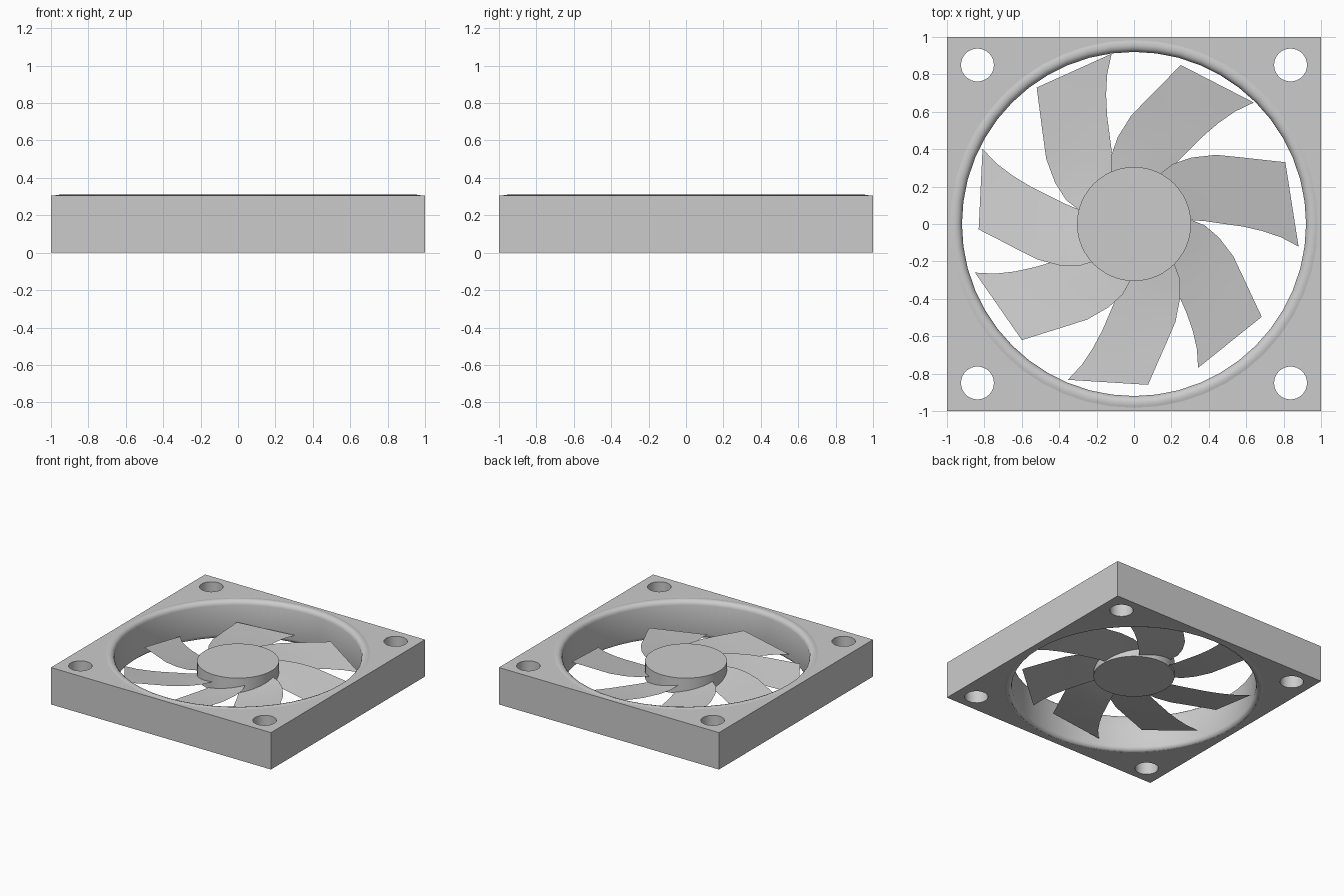
import bpy, bmesh, math
from mathutils import Matrix

if "Cube" in bpy.data.objects:
    bpy.data.objects.remove(bpy.data.objects["Cube"])

grey = bpy.data.materials.new("plain_grey")
grey.diffuse_color = (0.6, 0.6, 0.6, 1)
grey.use_nodes = True
grey.node_tree.nodes["Principled BSDF"].inputs["Base Color"].default_value = grey.diffuse_color


def make(name, bm, smooth=None):
    me = bpy.data.meshes.new(name)
    bm.to_mesh(me)
    bm.free()
    me.materials.append(grey)
    ob = bpy.data.objects.new(name, me)
    bpy.context.collection.objects.link(ob)
    bpy.ops.object.select_all(action='DESELECT')
    ob.select_set(True)
    bpy.context.view_layer.objects.active = ob
    if smooth:
        bpy.ops.object.shade_smooth_by_angle(angle=math.radians(smooth))
    return ob


def add_cylinder(bm, r, z0, z1, x=0, y=0, segs=48):
    bmesh.ops.create_cone(bm, cap_ends=True, segments=segs, radius1=r, radius2=r,
                          depth=z1 - z0,
                          matrix=Matrix.Translation((x, y, (z0 + z1) / 2)))


def polar(r, deg, z):
    a = math.radians(deg)
    return (r * math.cos(a), r * math.sin(a), z)


def lerp(a, b, t):
    return a + (b - a) * t


# Square frame with the central opening and four screw holes cut through
bm = bmesh.new()
add_cylinder(bm, 0.945, -0.2, 0.6, segs=64)
for sx in (-1, 1):
    for sy in (-1, 1):
        add_cylinder(bm, 0.088, -0.2, 0.6, sx * 0.837, sy * 0.85, 32)
cutter = make("hole_cutter", bm)
cutter.hide_render = True

bm = bmesh.new()
bmesh.ops.create_cube(bm, size=1, matrix=Matrix.Translation((0, 0, 0.1535))
                      @ Matrix.Diagonal((2, 2, 0.303, 1)))
frame = make("frame", bm)
mod = frame.modifiers.new("holes", 'BOOLEAN')
mod.operation = 'DIFFERENCE'
mod.solver = 'EXACT'
mod.object = cutter
bpy.ops.object.modifier_apply(modifier="holes")
bpy.data.objects.remove(cutter)
bpy.ops.object.shade_smooth_by_angle(angle=math.radians(30))

# Duct ring: lathed wall with a rounded lip at top and bottom
lip = [(0.92, 0.275), (0.925, 0.292), (0.937, 0.304), (0.955, 0.31),
       (0.972, 0.308), (0.99, 0.303)]
profile = lip + [(0.98, 0.295), (0.98, 0.015)]
profile += [(r, 0.31 - z) for r, z in reversed(lip)]
N = 48
bm = bmesh.new()
rings = [[bm.verts.new(polar(r, 360 * i / N, z)) for r, z in profile]
         for i in range(N)]
P = len(profile)
for i in range(N):
    a, b = rings[i], rings[(i + 1) % N]
    for j in range(P):
        k = (j + 1) % P
        bm.faces.new((a[j], b[j], b[k], a[k]))
bmesh.ops.recalc_face_normals(bm, faces=bm.faces)
make("duct_ring", bm, 40)

# Hub
bm = bmesh.new()
add_cylinder(bm, 0.305, 0.115, 0.245)
make("hub", bm, 30)

# Blades: (angle, radius) of the high tip corner, then of the low tip corner
tips = [(125.5, .896, 97.5, .918), (73.6, .886, 45.4, .912), (22.2, .874, -7.8, .888),
        (-36, .844, -66, .842), (-85, .863, -113, .905), (-134, .863, -163, .889),
        (-178, .831, -206.4, .904)]
# Each station: fraction from hub to tip, backward sweep of high and low edges
stations = [(0, 41, 12), (.15, 35, 10), (.3, 27, 8), (.48, 18, 6.5),
            (.66, 9.5, 4.7), (.83, 4, 2.7), (1, 0, 0)]
COLS = 5
for n, (a_hi, r_hi, a_lo, r_lo) in enumerate(tips):
    bm = bmesh.new()
    rows = []
    for t, s_hi, s_lo in stations:
        row = []
        for c in range(COLS):
            u = c / (COLS - 1)
            r = lerp(0.295, lerp(r_hi, r_lo, u), t)
            z = lerp(lerp(0.185, 0.145, t), lerp(0.125, 0.075, t), u)
            row.append(bm.verts.new(polar(r, lerp(a_hi + s_hi, a_lo + s_lo, u), z)))
        # Straight chord across the outer half of the blade
        p, q = row[0].co.copy(), row[-1].co.copy()
        for c in range(1, COLS - 1):
            row[c].co = row[c].co.lerp(p.lerp(q, c / (COLS - 1)), t)
        rows.append(row)
    for a, b in zip(rows, rows[1:]):
        for c in range(COLS - 1):
            bm.faces.new((a[c], a[c + 1], b[c + 1], b[c]))
    bm.normal_update()
    if sum(f.normal.z for f in bm.faces) < 0:
        bmesh.ops.reverse_faces(bm, faces=bm.faces)
    make("blade_%d" % (n + 1), bm, 40)
